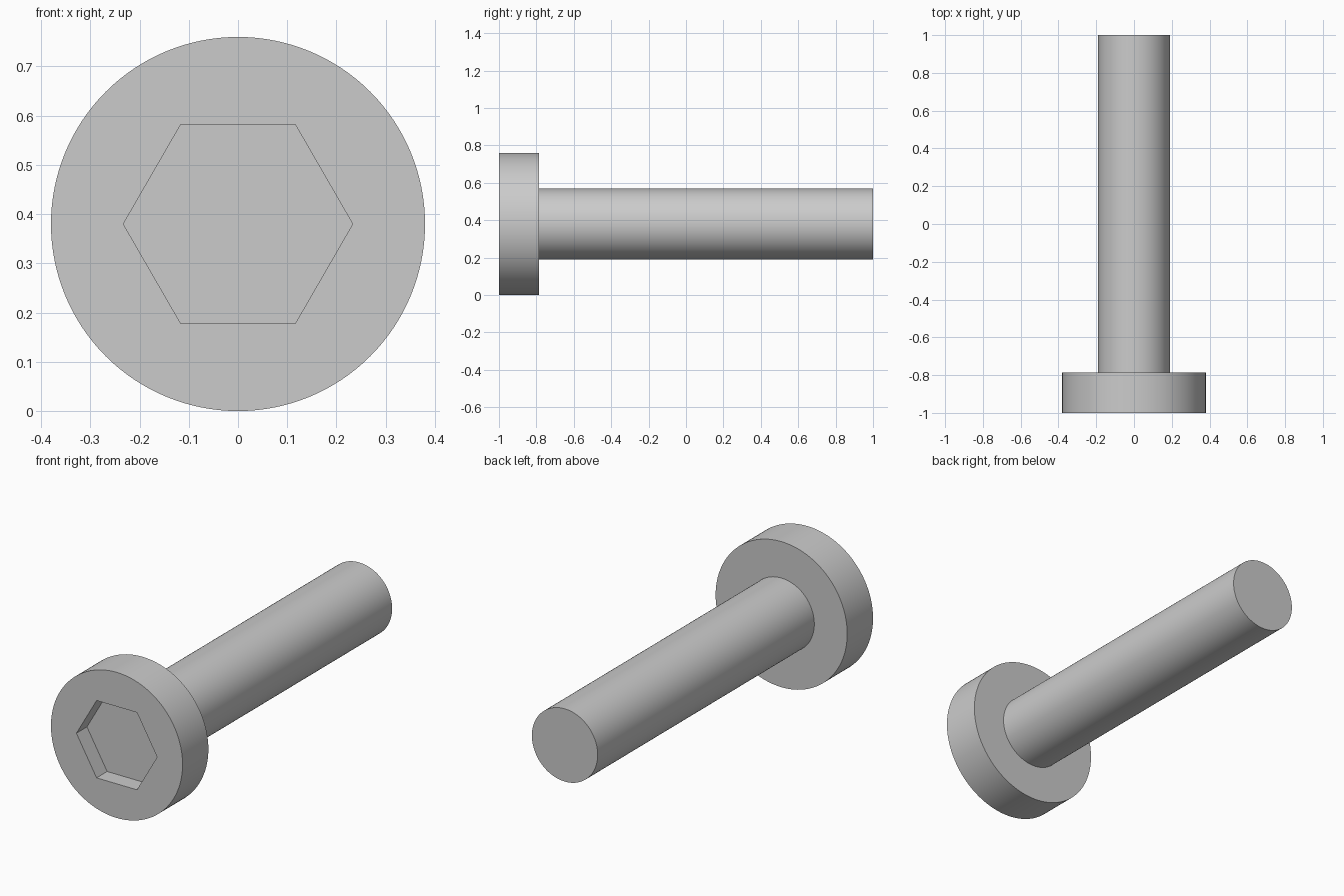
import bpy
import bmesh
from math import radians
from mathutils import Matrix

AXIS_Z = 0.38       # height of the bolt axis
HEAD_BACK = -0.787

cube = bpy.data.objects.get("Cube")
if cube:
    bpy.data.objects.remove(cube, do_unlink=True)

steel = bpy.data.materials.new("grey_steel")
steel.use_nodes = True
GREY = (0.6, 0.6, 0.6, 1)
steel.diffuse_color = GREY
steel.node_tree.nodes["Principled BSDF"].inputs["Base Color"].default_value = GREY


def rod(name, radius, y_front, y_back, sides, twist=0):
    """Prism lying along y, centred on the bolt axis."""
    bm = bmesh.new()
    place = (Matrix.Translation((0, (y_front + y_back) / 2, AXIS_Z))
             @ Matrix.Rotation(radians(90), 4, 'X')
             @ Matrix.Rotation(radians(twist), 4, 'Z'))
    bmesh.ops.create_cone(bm, cap_ends=True, segments=sides, radius1=radius,
                          radius2=radius, depth=y_back - y_front, matrix=place)
    mesh = bpy.data.meshes.new(name)
    bm.to_mesh(mesh)
    bm.free()
    mesh.materials.append(steel)
    obj = bpy.data.objects.new(name, mesh)
    bpy.context.collection.objects.link(obj)
    return obj


def activate(obj):
    bpy.ops.object.select_all(action='DESELECT')
    obj.select_set(True)
    bpy.context.view_layer.objects.active = obj


# Head and shank
head = rod("head", 0.38, -1, HEAD_BACK, 128)
shank = rod("shank", 0.19, HEAD_BACK, 1, 96)

# Hexagonal drive socket cut into the head
cutter = rod("socket_cutter", 0.233, -1.1, -0.913, 6, twist=30)
cutter.hide_render = True
cut = head.modifiers.new("socket", 'BOOLEAN')
cut.operation = 'DIFFERENCE'
cut.solver = 'EXACT'
cut.object = cutter
activate(head)
bpy.ops.object.modifier_apply(modifier=cut.name)
bpy.data.objects.remove(cutter, do_unlink=True)

# Smooth round sides, crisp edges
for part in (head, shank):
    activate(part)
    bpy.ops.object.shade_smooth_by_angle(angle=radians(30))
